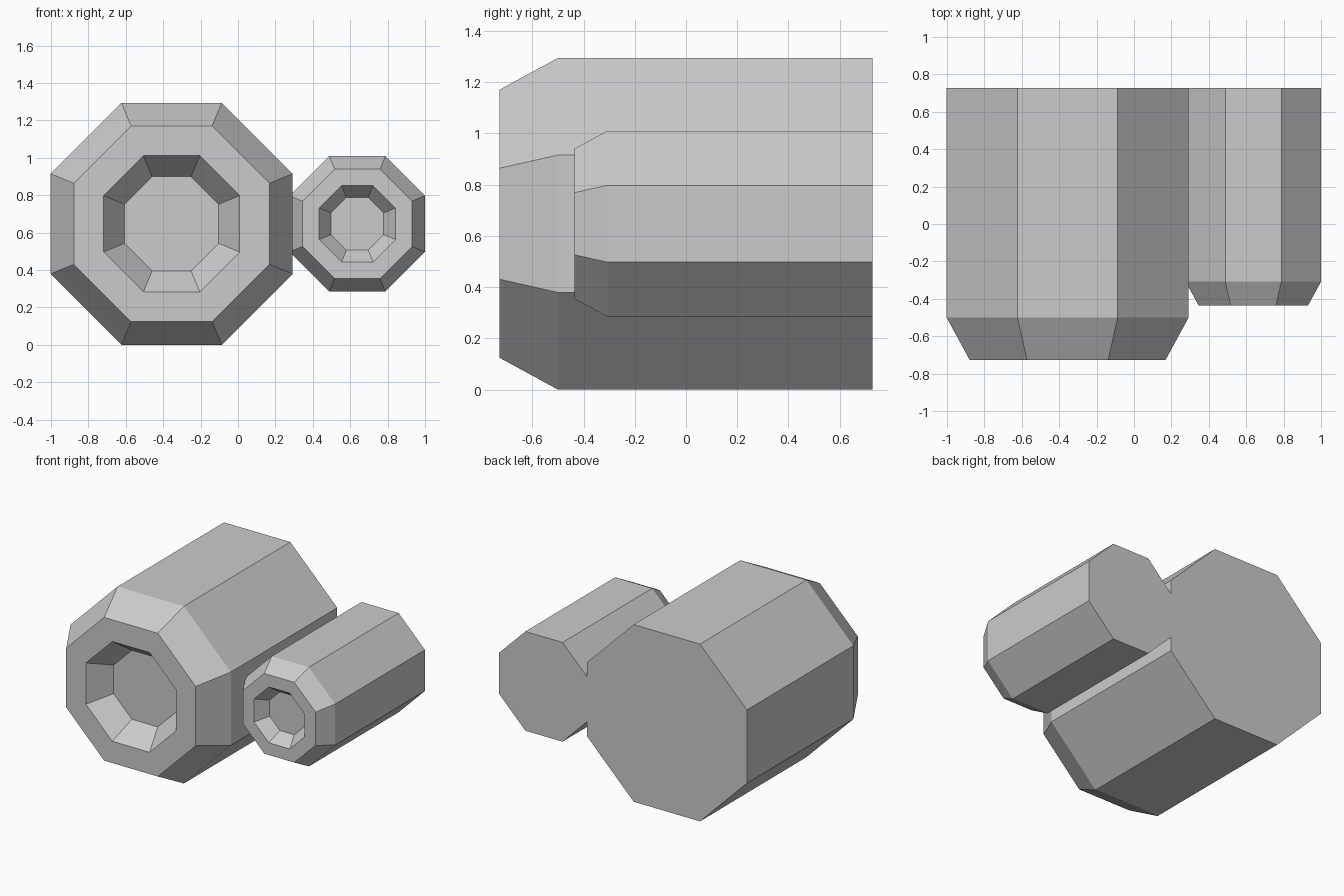
import bpy, bmesh
from math import cos, sin, pi

if "Cube" in bpy.data.objects:
    bpy.data.objects.remove(bpy.data.objects["Cube"])

SIDES = 8
BACK_Y = 0.728
CENTRE_Z = 0.647


def barrel(name, x, sections):
    """Loft octagons along y; each section is (y, half width across flats)."""
    bm = bmesh.new()
    rings = []
    for y, half in sections:
        r = half / cos(pi / SIDES)
        angles = [(i + 0.5) * 2 * pi / SIDES for i in range(SIDES)]
        rings.append([bm.verts.new((x + r * cos(a), y, CENTRE_Z + r * sin(a))) for a in angles])
    for a, b in zip(rings, rings[1:]):
        for i in range(SIDES):
            j = (i + 1) % SIDES
            bm.faces.new((a[i], a[j], b[j], b[i]))
    # closed back and recess floor
    bm.faces.new(rings[0])
    bm.faces.new(rings[-1])
    bmesh.ops.recalc_face_normals(bm, faces=bm.faces)
    mesh = bpy.data.meshes.new(name)
    bm.to_mesh(mesh)
    bm.free()
    obj = bpy.data.objects.new(name, mesh)
    bpy.context.collection.objects.link(obj)
    return obj


def chamfered_barrel(name, x, front_y, s):
    # back, chamfer start, front rim, recess edge, recess floor
    barrel(name, x, [
        (BACK_Y, 0.647 * s),
        (front_y + 0.228 * s, 0.647 * s),
        (front_y, 0.523 * s),
        (front_y, 0.364 * s),
        (front_y + 0.16 * s, 0.252 * s),
    ])


# Large barrel and smaller barrel overlapping beside it
chamfered_barrel("large_barrel", -0.355, -0.728, 1.0)
chamfered_barrel("small_barrel", 0.638, -0.435, 0.56)
